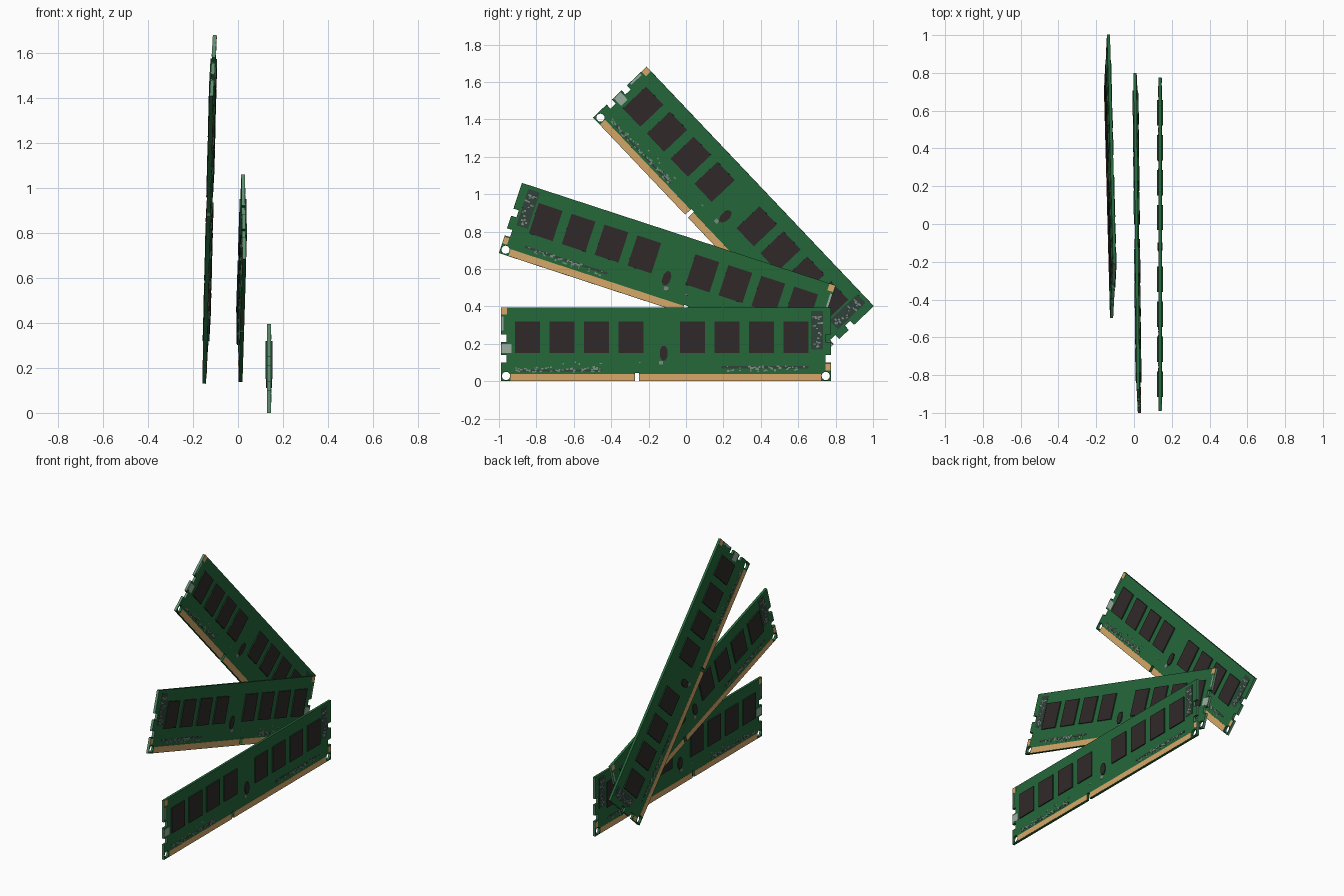
import bpy, bmesh, math, random
from mathutils import Matrix, Vector

if "Cube" in bpy.data.objects:
    bpy.data.objects.remove(bpy.data.objects["Cube"])

L, H, T = 1.765, 0.395, 0.008          # board length, height, half thickness


def material(name, rgb):
    m = bpy.data.materials.new(name)
    m.diffuse_color = (*rgb, 1)
    m.use_nodes = True
    m.node_tree.nodes["Principled BSDF"].inputs["Base Color"].default_value = m.diffuse_color
    return m


GREEN = material("board green", (0.018, 0.138, 0.042))
EDGE = material("board end green", (0.11, 0.28, 0.16))
BLACK = material("chip black", (0.030, 0.022, 0.023))
SIDE = material("chip side green", (0.014, 0.060, 0.028))
GOLD = material("contact gold", (0.68, 0.39, 0.14))
GRAY = material("solder gray", (0.20, 0.26, 0.22))
DARK = material("trace dark gray", (0.030, 0.055, 0.042))
PALE = material("label pale gray", (0.32, 0.42, 0.35))


def add_spline(curve, pts):
    s = curve.splines.new('POLY')
    s.points.add(len(pts) - 1)
    for p, (u, v) in zip(s.points, pts):
        p.co = (u, v, 0, 1)
    s.use_cyclic_u = True


def make_board(name, frame):
    # Outline with side notches, key slot and two round holes
    side = [(0, 0), (0, .10), (.03, .10), (.03, .14), (0, .14),
            (0, .21), (.03, .21), (.03, .25), (0, .25), (0, H)]
    right = [(L - u, v) for u, v in side]
    slot = [(.738, 0), (.738, .045), (.716, .045), (.716, 0)]
    curve = bpy.data.curves.new(name, 'CURVE')
    curve.dimensions, curve.fill_mode, curve.extrude = '2D', 'BOTH', T
    add_spline(curve, side + right[::-1] + slot)
    for cu in (.028, L - .028):
        add_spline(curve, [(cu + .022 * math.cos(k * math.pi / 8),
                            .028 + .022 * math.sin(k * math.pi / 8)) for k in range(16)])
    tmp = bpy.data.objects.new(name, curve)
    bpy.context.collection.objects.link(tmp)
    bpy.context.view_layer.update()
    dg = bpy.context.evaluated_depsgraph_get()
    mesh = bpy.data.meshes.new_from_object(tmp.evaluated_get(dg))
    bpy.data.objects.remove(tmp)
    mesh.materials.clear()
    mesh.materials.append(GREEN)
    mesh.materials.append(EDGE)
    bm = bmesh.new()
    bm.from_mesh(mesh)
    bmesh.ops.remove_doubles(bm, verts=bm.verts, dist=1e-5)
    bmesh.ops.recalc_face_normals(bm, faces=bm.faces)
    for f in bm.faces:               # end faces are paler
        u = f.calc_center_median().x
        f.smooth = False
        f.material_index = int(abs(f.normal.x) > .9 and min(u, L - u) < .04)
    bm.to_mesh(mesh)
    bm.free()
    ob = bpy.data.objects.new(name, mesh)
    ob.matrix_world = frame
    bpy.context.collection.objects.link(ob)


def finish(name, bm, frame, top, side=None):
    # Store the mesh; side faces may take a second colour
    bm.normal_update()
    mesh = bpy.data.meshes.new(name)
    mesh.materials.append(top)
    if side:
        mesh.materials.append(side)
        for f in bm.faces:
            f.material_index = int(abs(f.normal.z) < .5)
    bm.to_mesh(mesh)
    bm.free()
    ob = bpy.data.objects.new(name, mesh)
    ob.matrix_world = frame
    bpy.context.collection.objects.link(ob)


def make_boxes(name, rects, height, frame, top, side=None):
    # Boxes on both faces; each rect is (u0, u1, v0, v1)
    bm = bmesh.new()
    for u0, u1, v0, v1 in rects:
        for s in (-1, 1):
            m = Matrix.Translation(((u0 + u1) / 2, (v0 + v1) / 2, s * (T + height / 2)))
            bmesh.ops.create_cube(bm, size=1,
                                  matrix=m @ Matrix.Diagonal((u1 - u0, v1 - v0, height, 1)))
    finish(name, bm, frame, top, side)


def make_controller(name, frame):
    # Small eight-sided chip in the middle gap
    bm = bmesh.new()
    for s in (-1, 1):
        m = Matrix.Translation((.871, .15, s * (T + .003))) @ Matrix.Diagonal((.023, .042, 1, 1))
        bmesh.ops.create_cone(bm, cap_ends=True, segments=8, radius1=1, radius2=1, depth=.006,
                              matrix=m @ Matrix.Rotation(math.pi / 8, 4, 'Z'))
    finish(name, bm, frame, BLACK)


def scatter(areas):
    # Random small rectangles inside (u0, u1, v0, v1, count) areas
    bits = []
    for lo, hi, v0, v1, count in areas:
        for _ in range(count):
            u, v = random.uniform(lo, hi), random.uniform(v0, v1)
            bits.append((u, u + random.uniform(.006, .014), v, v + random.uniform(.005, .010)))
    return bits


def make_stick(n, frame):
    tag = f"_{n}"
    random.seed(4)
    make_board("circuit_board" + tag, frame)
    starts = [.075 + i * .185 for i in range(4)] + [.957 + i * .185 for i in range(4)]
    make_boxes("memory_chips" + tag, [(u, u + .134, .150, .320) for u in starts],
               .007, frame, BLACK, SIDE)
    make_controller("controller_chip" + tag, frame)
    # Gold contact strip and corner pads
    make_boxes("gold_contacts" + tag, [(.053, .714, .002, .039), (.740, L - .053, .002, .039),
                                       (.002, .034, .357, H - .002),
                                       (L - .028, L - .002, .056, .092)], .001, frame, GOLD)
    # Dark trace areas
    make_boxes("dark_traces" + tag, [(1.18, 1.645, .069, .082), (1.658, 1.722, .17, .375),
                                     (.08, .54, .052, .062)], .001, frame, DARK)
    # Pale label and marks by the left end
    make_boxes("edge_label" + tag, [(.003, .058, .152, .200), (.003, .014, .27, .345)],
               .001, frame, PALE)
    # Tiny surface components
    bits = scatter([(.07, .54, .046, .072, 55), (1.20, 1.62, .050, .076, 45),
                    (1.662, 1.708, .18, .36, 22), (.31, .95, .085, .10, 5)])
    make_boxes("small_components" + tag, bits + [(.845, .868, .088, .108)], .002, frame, GRAY)


def stick_frame(y, z, angle, a, b, c, flip):
    # Lower left corner, downward angle, plane x = a*y + b*z + c
    co, si = math.cos(math.radians(angle)), math.sin(math.radians(angle))
    along = Vector((a * co - b * si, co, -si)).normalized()
    up = Vector((a * si + b * co, si, co))
    up = (up - along * up.dot(along)).normalized()
    origin = Vector((a * y + b * z + c, y, z))
    if flip:
        origin, along = origin + along * L, -along
    m = Matrix((along, up, along.cross(up))).transposed().to_4x4()
    m.translation = origin
    return m


make_stick(1, stick_frame(-.99, 0, 0, 0, 0, .138, False))
make_stick(2, stick_frame(-1.0, .685, 18.1, -.0139, -.0113, .022, True))
make_stick(3, stick_frame(-.497, 1.41, 46.5, .0157, .04, -.167, False))
